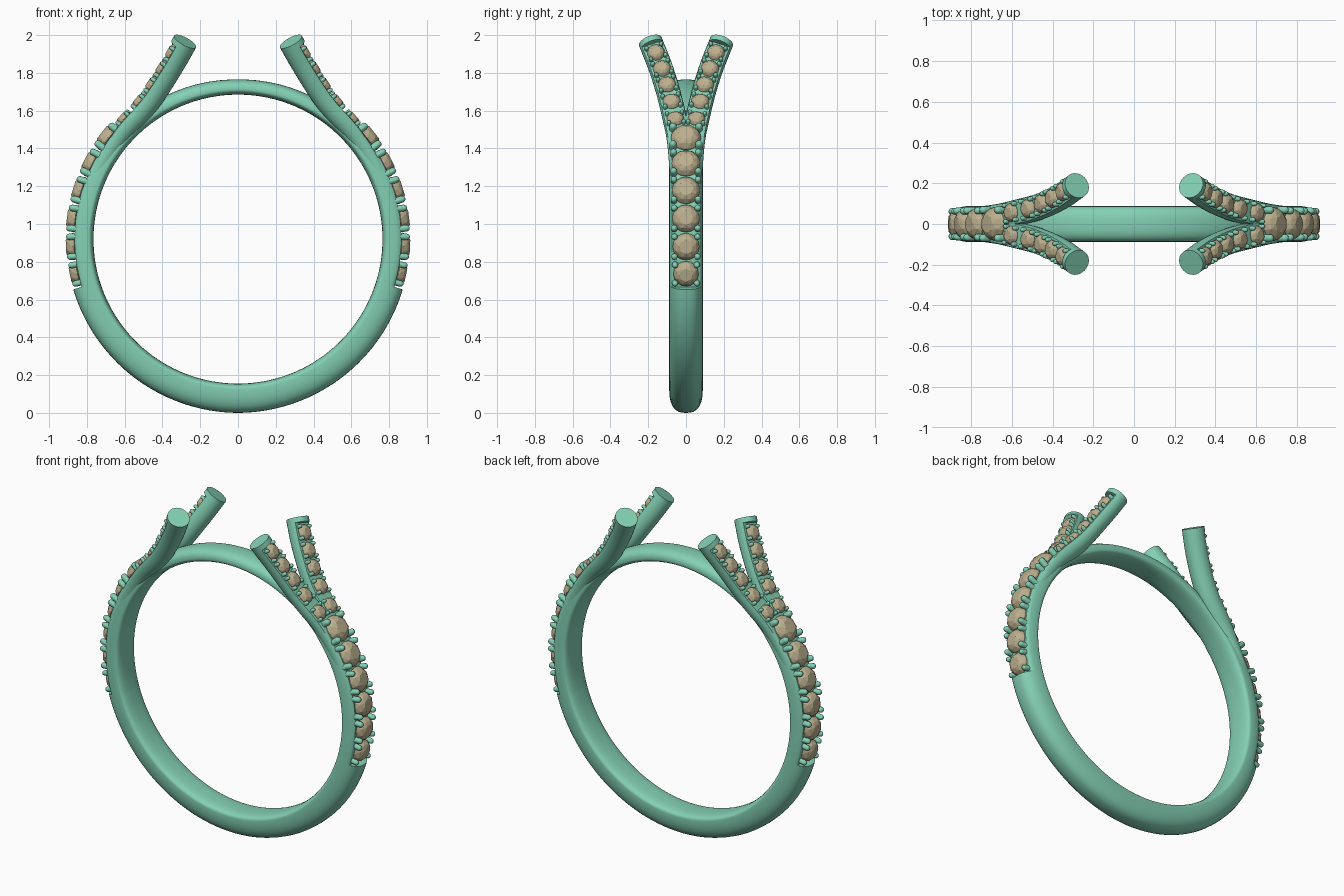
import bpy, bmesh
from math import sin, cos, pi, radians, asin, copysign
from mathutils import Vector, Matrix

if "Cube" in bpy.data.objects:
    bpy.data.objects.remove(bpy.data.objects["Cube"])

CZ, R_IN = 0.92, 0.765


def material(name, col):
    m = bpy.data.materials.new(name)
    m.diffuse_color = (*col, 1)
    m.use_nodes = True
    m.node_tree.nodes["Principled BSDF"].inputs["Base Color"].default_value = m.diffuse_color
    return m


METAL = material("green metal", (0.23, 0.63, 0.46))
STONE = material("tan stone", (0.50, 0.43, 0.27))


def finish(bm, name, mat, smooth=True, mirror=None):
    bmesh.ops.recalc_face_normals(bm, faces=bm.faces)
    me = bpy.data.meshes.new(name)
    bm.to_mesh(me)
    bm.free()
    ob = bpy.data.objects.new(name, me)
    bpy.context.collection.objects.link(ob)
    me.materials.append(mat)
    if smooth:
        bpy.ops.object.select_all(action='DESELECT')
        ob.select_set(True)
        bpy.context.view_layer.objects.active = ob
        bpy.ops.object.shade_smooth_by_angle(angle=radians(40))
    if mirror:
        mod = ob.modifiers.new("mirror", 'MIRROR')
        mod.use_axis = mirror
        mod.use_mirror_merge = False
    return ob


def skin(bm, rings, closed=False):
    """Bridge equal-sized point rings into a tube."""
    vs = [[bm.verts.new(p) for p in r] for r in rings]
    n = len(vs[0])
    pairs = list(zip(vs, vs[1:])) + ([(vs[-1], vs[0])] if closed else [])
    for a, b in pairs:
        for i in range(n):
            j = (i + 1) % n
            bm.faces.new((a[i], a[j], b[j], b[i]))
    if not closed:
        bm.faces.new(vs[0])
        bm.faces.new(vs[-1])


def spow(v, e):
    return copysign(abs(v) ** e, v)


def lerp_table(tab, x):
    for (x0, y0), (x1, y1) in zip(tab, tab[1:]):
        if x <= x1:
            return y0 + (y1 - y0) * (x - x0) / (x1 - x0)
    return tab[-1][1]


# Ring band: D-shaped section, thick below, cut flat under the stones, thin on top
OUTER = [(-90, 0.92), (-17, 0.912), (36, 0.905), (50, 0.853), (90, 0.845)]


def band_ring(deg, cap):
    out = lerp_table(OUTER, deg)
    w = 0.089 if deg < 40 else 0.086
    mid = R_IN + 0.03
    pts = []
    for k in range(36):
        a = 2 * pi * k / 36
        s = sin(a)
        r = mid + (out - mid) * s ** 0.85 if s > 0 else mid - 0.03 * abs(s) ** 0.8
        pts.append((min(r, cap), w * spow(cos(a), 0.75)))
    t = radians(deg)
    return [Vector((r * cos(t), y, CZ + r * sin(t))) for r, y in pts]


half = [(-90 + 73 * i / 30, 9) for i in range(31)]
half += [(-17 + 107 * i / 50, 0.865) for i in range(51)]
rings = [band_ring(d, c) for d, c in half]
rings += [[Vector((-p.x, p.y, p.z)) for p in r] for r in rings[-2:0:-1]]
bm = bmesh.new()
skin(bm, rings, closed=True)
finish(bm, "ring_band", METAL)


# Stones and claws
def place(c, n, t):
    b = n.cross(t)
    m = Matrix((t, b, n)).transposed().to_4x4()
    m.translation = c
    return m


def add_gem(bm, m, R):
    pts = [(0, 0, -0.75 * R)]
    for cnt, r, h, off in ((8, 0.52, 0.5, 0), (8, 0.82, 0.32, 0.5), (16, 1, 0.0, 0), (16, 1, -0.1, 0)):
        for k in range(cnt):
            a = 2 * pi * (k + off) / cnt
            pts.append((r * R * cos(a), r * R * sin(a), h * R))
    vs = [bm.verts.new(m @ Vector(p)) for p in pts]
    bmesh.ops.convex_hull(bm, input=vs)


def add_claws(bm, m, R):
    r = 0.24 * R
    for sx in (-1, 1):
        for sy in (-1, 1):
            prof = [(r, -0.75 * R), (r, 0.22 * R), (0.85 * r, 0.35 * R), (0.5 * r, 0.43 * R), (0.1 * r, 0.46 * R)]
            skin(bm, [[m @ Vector((sx * 0.74 * R + q * cos(k * pi / 5),
                                   sy * 0.86 * R + q * sin(k * pi / 5), h))
                       for k in range(10)] for q, h in prof])


gems, claws = bmesh.new(), bmesh.new()
for z, R in ((0.735, 0.067), (0.88, 0.071), (1.03, 0.073), (1.18, 0.074), (1.325, 0.076), (1.462, 0.08)):
    a = asin((z - CZ) / 0.88)
    n = Vector((cos(a), 0, sin(a)))
    m = place(Vector((0, 0, CZ)) + n * 0.876, n, Vector((-sin(a), 0, cos(a))))
    add_gem(gems, m, R)
    add_claws(claws, m, R)
finish(gems, "shank_stones", STONE, False, (True, False, False))
finish(claws, "shank_claws", METAL, True, (True, False, False))

# Split arms: one modelled, mirrored to four
PATH = [Vector(p) for p in ((0.80, 0.03, 1.05), (0.757, 0.035, 1.25), (0.637, 0.045, 1.463),
                            (0.48, 0.08, 1.645), (0.367, 0.13, 1.815), (0.28, 0.189, 1.966), (0.20, 0.25, 2.12))]


def arm_point(u):
    i = min(int(u), len(PATH) - 4)
    f = u - i
    p0, p1, p2, p3 = PATH[i:i + 4]
    c1, c2 = p2 - p0, 2 * p0 - 5 * p1 + 4 * p2 - p3
    c3 = -p0 + 3 * p1 - 3 * p2 + p3
    pos = p1 + 0.5 * f * (c1 + f * (c2 + f * c3))
    t = (0.5 * (c1 + 2 * f * c2 + 3 * f * f * c3)).normalized()
    n = Vector((t.z, 0, -t.x)).normalized()
    return pos, n, t


def arm_ring(u, cap):
    pos, n, t = arm_point(u)
    b = n.cross(t)
    r = 0.05 + 0.014 * min(u / 1.5, 1)
    return [pos + n * min(1.03 * r * sin(a), cap) + b * r * cos(a)
            for a in (2 * pi * k / 28 for k in range(28))]


bm = bmesh.new()
skin(bm, [arm_ring(3.82 * i / 40, 0.03) for i in range(41)]
     + [arm_ring(3.83 + 0.17 * i / 4, 1) for i in range(5)])
finish(bm, "split_arm", METAL, True, (True, True, False))

gems, claws = bmesh.new(), bmesh.new()
for z, R in ((1.56, 0.046), (1.65, 0.048), (1.74, 0.048), (1.825, 0.048), (1.91, 0.047)):
    u = min((k / 400 * 4 for k in range(401)),
            key=lambda v: abs((lambda q: q[0] + q[1] * 0.036)(arm_point(v)).z - z))
    pos, n, t = arm_point(u)
    m = place(pos + n * 0.036, n, t)
    add_gem(gems, m, R)
    add_claws(claws, m, R)
finish(gems, "arm_stones", STONE, False, (True, True, False))
finish(claws, "arm_claws", METAL, True, (True, True, False))
